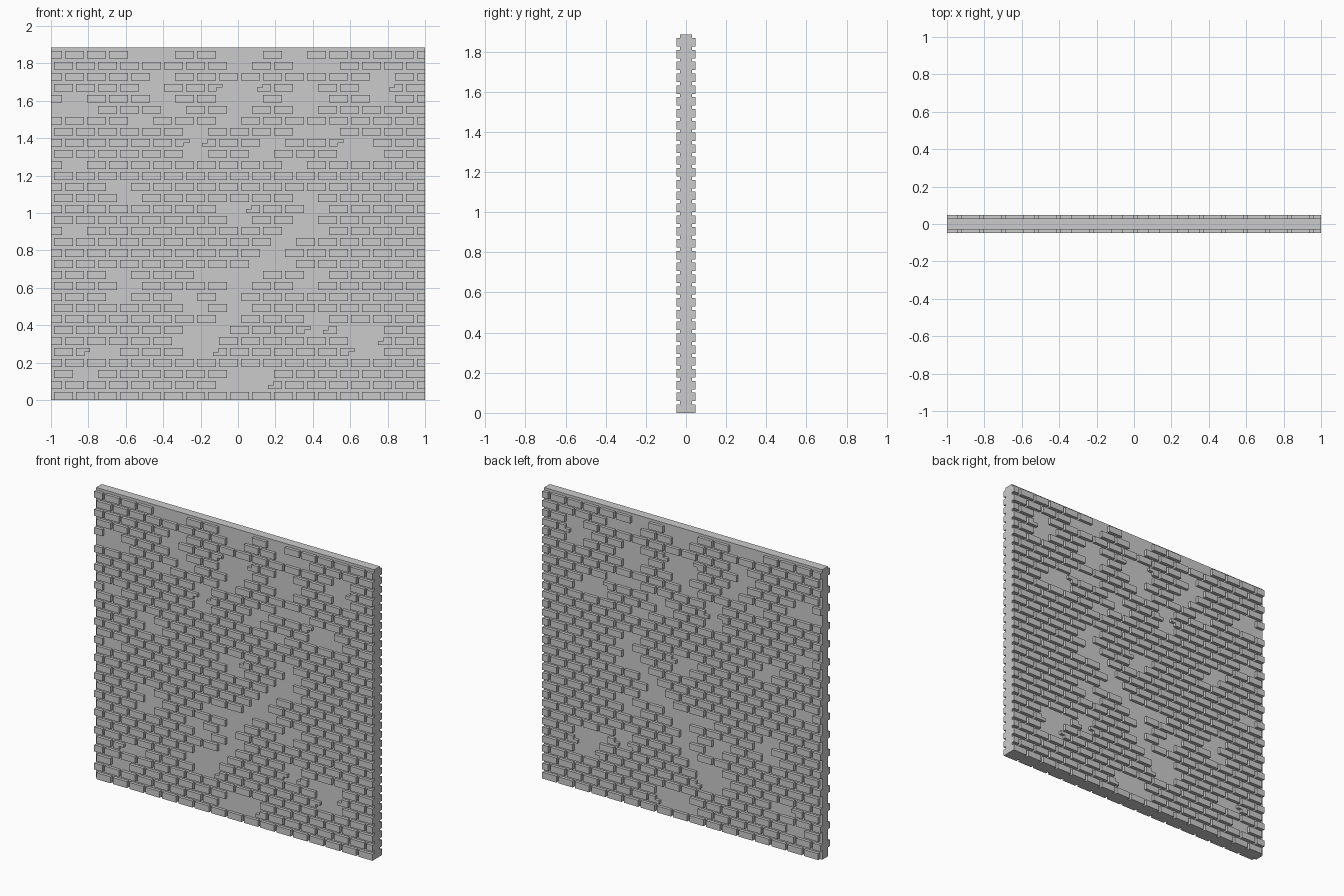
import bpy
import bmesh

cube = bpy.data.objects.get("Cube")
if cube:
    bpy.data.objects.remove(cube, do_unlink=True)

# Wall dimensions
HALF_WIDTH, HEIGHT = 1.0, 1.884
CORE_Y, BRICK_Y = 0.029, 0.048
ROWS, COLUMNS = 32, 17
COURSE = HEIGHT / ROWS
PITCH = 2 * HALF_WIDTH / COLUMNS
BRICK_LENGTH, BRICK_HEIGHT = 0.101, 0.042
JOINT = PITCH - BRICK_LENGTH

# Bare patches: centre x, centre z, half width, half height
BARE_PATCHES = [
    (-.46, 1.85, .13, .03), (.01, 1.83, .11, .06), (.3, 1.85, .04, .03),
    (.42, 1.79, .1, .03), (-.43, 1.7, .06, .07), (.01, 1.63, .12, .09),
    (.36, 1.58, .07, .1), (-.87, 1.56, .08, .06), (-.38, 1.58, .06, .05),
    (.77, 1.67, .06, .07), (-.52, 1.49, .05, .03), (-.05, 1.49, .05, .03),
    (.63, 1.34, .1, .08), (-.23, 1.38, .05, .08), (.42, 1.44, .1, .03),
    (.16, 1.35, .05, .05), (-.87, 1.26, .05, .03), (.3, 1.26, .05, .03),
    (-.6, 1.1, .08, .05), (-.02, 1.01, .08, .07), (.4, 1.04, .07, .06),
    (.36, .92, .12, .06), (.21, .82, .06, .06), (-.85, .91, .05, .03),
    (.17, .72, .12, .04), (-.05, .67, .16, .04), (-.61, .61, .06, .08),
    (.39, .62, .06, .06), (-.25, .52, .06, .06), (-.01, .5, .06, .12),
    (-.2, .32, .11, .1), (.66, .32, .1, .08), (-.72, .27, .08, .04),
    (.42, .4, .06, .06), (-.82, .14, .06, .03), (.05, .1, .12, .07),
]


def is_bare(x, z):
    return any(((x - px) / w) ** 2 + ((z - pz) / h) ** 2 < 1
               for px, pz, w, h in BARE_PATCHES)


def add_prism(bm, outline, y_front, y_back):
    """Extrude an x-z outline from y_front to y_back."""
    face = bm.faces.new([bm.verts.new((x, y_front, z)) for x, z in outline])
    result = bmesh.ops.extrude_face_region(bm, geom=[face], use_keep_orig=True)
    moved = [v for v in result["geom"] if isinstance(v, bmesh.types.BMVert)]
    bmesh.ops.translate(bm, verts=moved, vec=(0, y_back - y_front, 0))


def rectangle(x0, x1, z0, z1):
    return [(x0, z0), (x1, z0), (x1, z1), (x0, z1)]


def broken(start, end, low, high):
    """Stepped outline of a brick that has lost the part near its end."""
    step = start + (end - start) * 0.45
    tip = start + (end - start) * 0.75
    mid = (low + high) / 2
    return [(start, low), (step, low), (step, mid),
            (tip, mid), (tip, high), (start, high)]


def brick_outline(x0, x1, z0, z1):
    """Whole, broken or missing brick, depending on the bare patches."""
    x, z = (x0 + x1) / 2, (z0 + z1) / 2
    reach = (x1 - x0) * 0.2
    if is_bare(x, z):
        return None
    if is_bare(x + reach, z):
        return broken(x0, x1, z0, z1)
    if is_bare(x - reach, z):
        return broken(x1, x0, z1, z0)
    return rectangle(x0, x1, z0, z1)


def make_object(name, bm):
    bmesh.ops.recalc_face_normals(bm, faces=bm.faces)
    mesh = bpy.data.meshes.new(name)
    bm.to_mesh(mesh)
    bm.free()
    obj = bpy.data.objects.new(name, mesh)
    bpy.context.collection.objects.link(obj)
    return obj


# Flat wall core
bm = bmesh.new()
add_prism(bm, rectangle(-HALF_WIDTH, HALF_WIDTH, 0, HEIGHT), -CORE_Y, CORE_Y)
make_object("wall_core", bm)

# Raised bricks in running bond, cut to half bricks at the wall ends
bm = bmesh.new()
for row in range(ROWS):
    z0 = row * COURSE
    shift = row % 2
    for column in range(COLUMNS + shift):
        left = -HALF_WIDTH + JOINT + (column - shift / 2) * PITCH
        x0 = max(left, -HALF_WIDTH)
        x1 = min(left + BRICK_LENGTH, HALF_WIDTH)
        outline = brick_outline(x0, x1, z0, z0 + BRICK_HEIGHT)
        if outline:
            add_prism(bm, outline, -BRICK_Y, -CORE_Y + 0.002)
bricks = make_object("bricks", bm)

# Same bricks on the back face
mirror = bricks.modifiers.new("back_bricks", "MIRROR")
mirror.use_axis = (False, True, False)
mirror.use_mirror_merge = False
